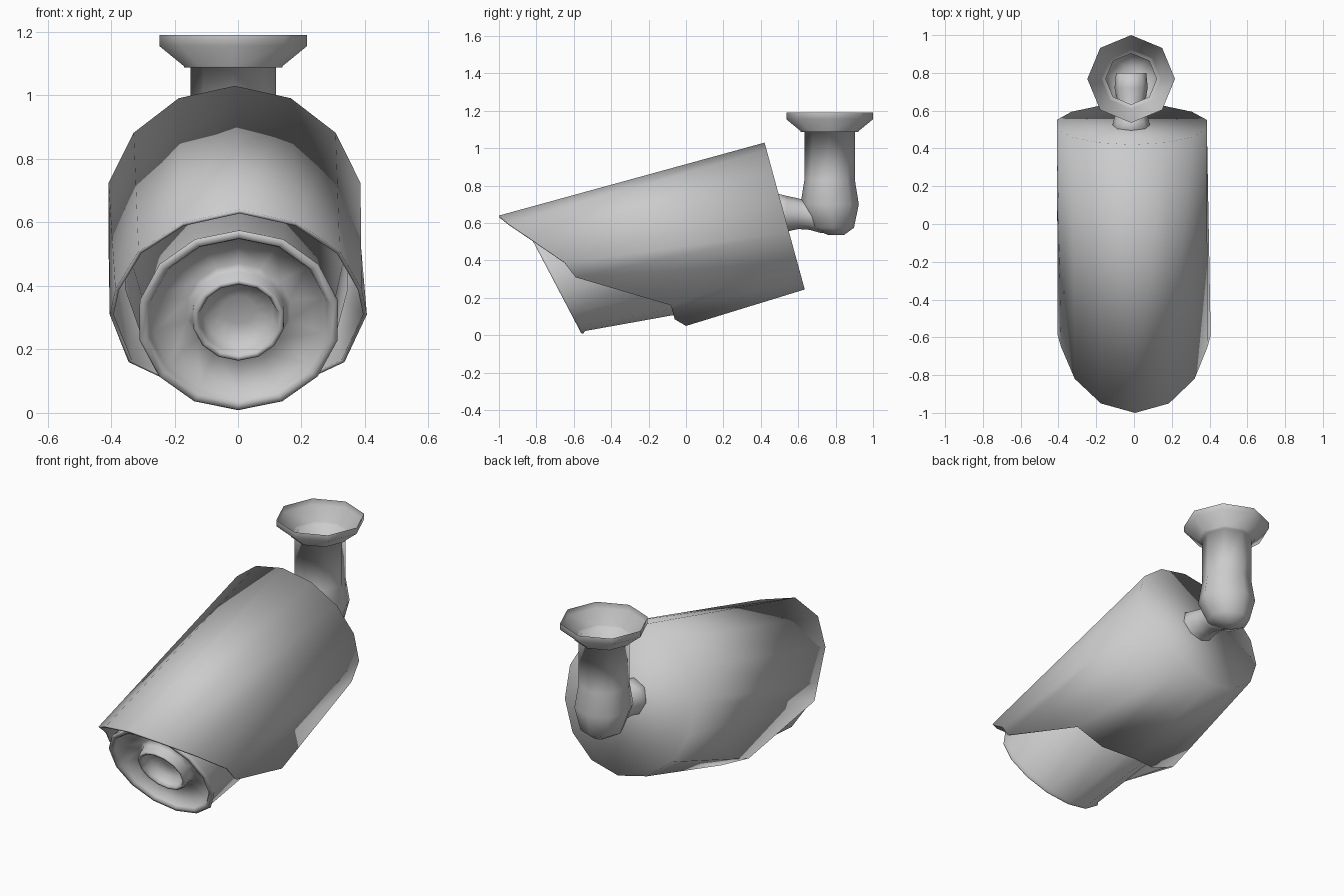
import bpy, bmesh
from math import sin, cos, pi, radians
from mathutils import Vector

if "Cube" in bpy.data.objects:
    bpy.data.objects.remove(bpy.data.objects["Cube"])

TILT = radians(15.3)     # hood axis pitch
FACE = radians(27.7)     # lens face pitch
N = 14                   # sides of hood and camera body


def loft(name, rings, cap_start=False, cap_end=False, skew=False):
    """Bridge a list of closed rings into a smooth tube; optional end caps."""
    bm = bmesh.new()
    loops = []
    for ring in rings:
        pts = [Vector(p) for p in ring]
        if skew:         # the camera is turned very slightly about z
            for p in pts:
                p.x -= 0.011 * (p.y + 0.5)
        loops.append([bm.verts.new(p) for p in pts])
    for a, b in zip(loops, loops[1:]):
        n = len(a)
        for i in range(n):
            bm.faces.new((a[i], a[(i + 1) % n], b[(i + 1) % n], b[i]))
    if cap_start:
        bm.faces.new(loops[0])
    if cap_end:
        bm.faces.new(loops[-1])
    bmesh.ops.recalc_face_normals(bm, faces=bm.faces)
    mesh = bpy.data.meshes.new(name)
    bm.to_mesh(mesh)
    bm.free()
    for p in mesh.polygons:
        p.use_smooth = True
    ob = bpy.data.objects.new(name, mesh)
    bpy.context.collection.objects.link(ob)
    return ob


def ring(y, z, r, pitch, n=N, x=0.0):
    """Circle whose axis lies in the yz plane, pitched up towards the back."""
    out = []
    for i in range(n):
        a = 2 * pi * i / n
        h = r * cos(a)
        out.append((x + r * sin(a), y - h * sin(pitch), z + h * cos(pitch)))
    return out


# Hood: round closed back, front edge cut to a visor (half outline mirrored)
half = [(0, -1, .64), (.18, -.95, .60), (.317, -.82, .51), (.388, -.65, .39),
        (.405, -.59, .31), (.34, -.08, .16), (.18, -.06, .085), (0, 0, .05)]
visor = half + [(-x, y, z) for x, y, z in half[-2:0:-1]]
hood = loft("hood", [visor, ring(.5275, .6375, .407, TILT)], cap_end=True, skew=True)
shell = hood.modifiers.new("thickness", 'SOLIDIFY')
shell.thickness = .012
shell.offset = -1

# Camera body: back ring, slanted front rim, recessed dish, lens ring and lens
profile = [(.312, .02), (.32, .004), (.314, -.004), (.295, -.004), (.286, .01),
           (.275, .04), (.165, .075), (.148, .05), (.145, .006), (.138, 0),
           (.128, .003), (.122, .02), (.11, .06), (.05, .075)]
cy, cz = -.702, .29
rings = [ring(-.095, .467, .36, TILT)]
for r, depth in profile:
    rings.append(ring(cy + depth * cos(FACE), cz + depth * sin(FACE), r, FACE))
loft("camera_body", rings, cap_start=True, cap_end=True, skew=True)

# Ceiling mount: open flared flange, column and rounded elbow (r, z, y shift)
mount = [(.232, 1.19, 0), (.232, 1.155, 0), (.155, 1.092, 0), (.155, 1.088, 0),
         (.135, 1.088, 0), (.135, .83, 0), (.156, .70, 0), (.115, .575, .015), (.04, .535, .035)]
loft("ceiling_mount",
     [[(-.015 + r * sin(i * pi / 4), .768 + s + r * cos(i * pi / 4), z) for i in range(8)]
      for r, z, s in mount], cap_end=True)

# Arm: waisted link from the elbow into the back of the hood (y, z, r)
arm = [(.48, .65, .11), (.54, .65, .095), (.60, .65, .082), (.66, .64, .076),
       (.72, .635, .088), (.80, .635, .08)]
loft("arm", [ring(y, z, r, 0, 8, -.015) for y, z, r in arm], cap_start=True, cap_end=True)
